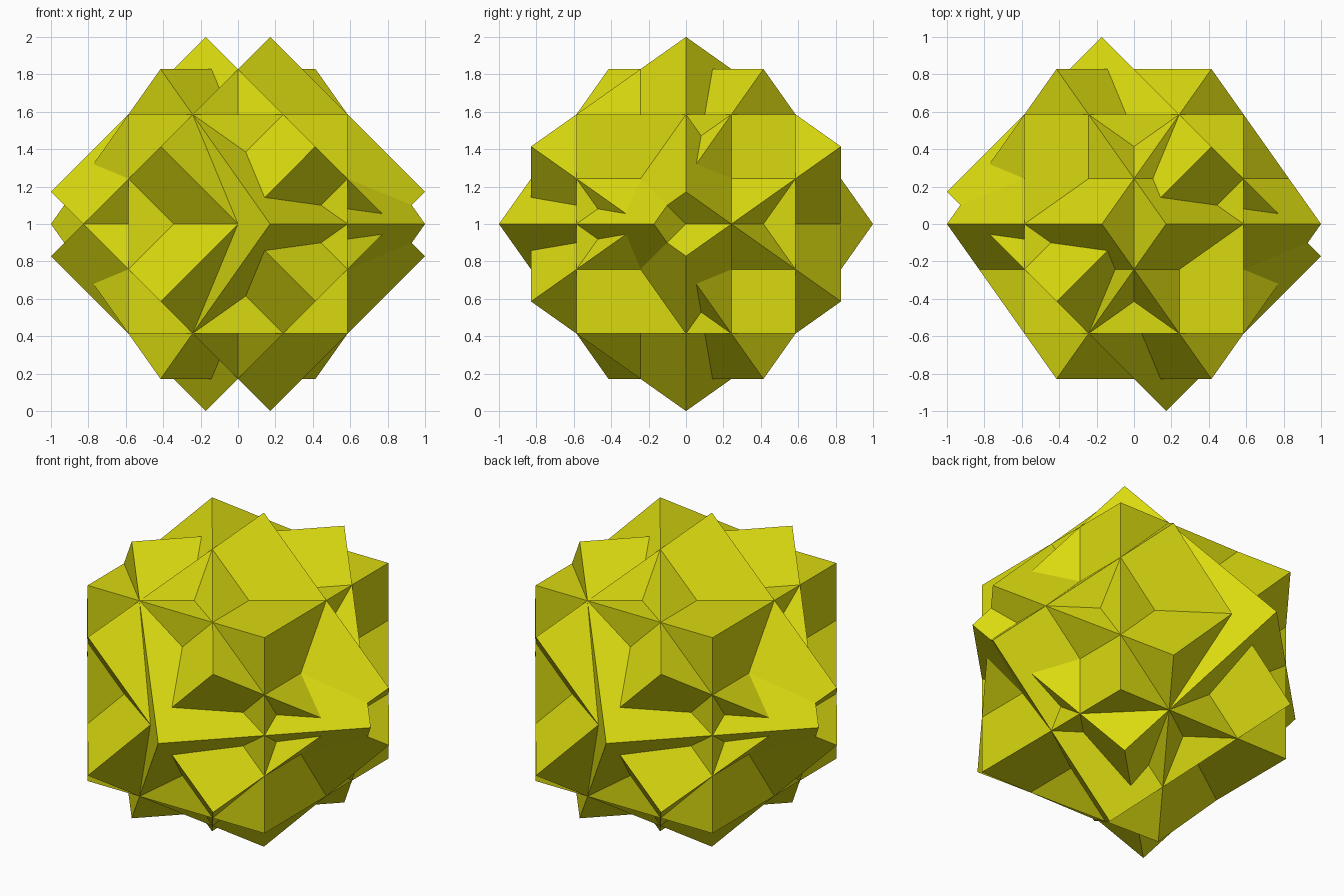
import bpy
from math import radians, sqrt

if "Cube" in bpy.data.objects:
    bpy.data.objects.remove(bpy.data.objects["Cube"])

# Compound of four equal cubes sharing one centre
EDGE = 2 * (2 - sqrt(2))
CENTRE = (0, 0, 1)

yellow = bpy.data.materials.new("yellow")
yellow.diffuse_color = (0.7, 0.7, 0.005, 1)
yellow.use_nodes = True
yellow.node_tree.nodes["Principled BSDF"].inputs["Base Color"].default_value = yellow.diffuse_color


def cube(name, rx, ry, rz):
    bpy.ops.mesh.primitive_cube_add(
        size=EDGE, location=CENTRE,
        rotation=(radians(rx), radians(ry), radians(rz)))
    ob = bpy.context.object
    ob.name = name
    ob.data.materials.append(yellow)
    return ob


# Upright cube, then three cubes turned 45 degrees about two axes each
cube("upright_cube", 0, 0, 0)
cube("tilted_cube_right", 45, 45, 0)
cube("tilted_cube_left", 45, -45, 0)
cube("tilted_cube_turned", 45, 0, 45)
